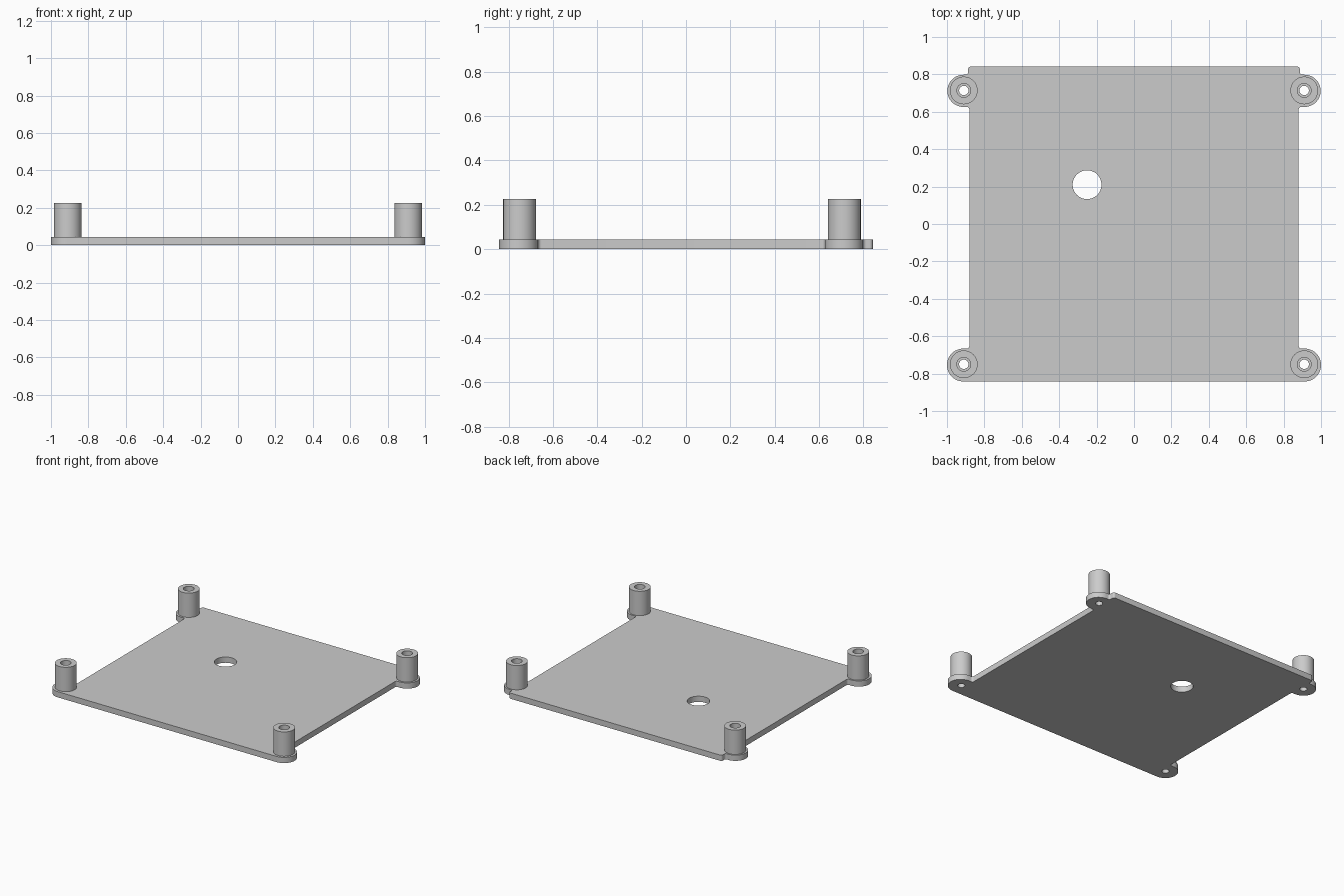
import bpy
import bmesh
from math import cos, sin, radians

if "Cube" in bpy.data.objects:
    bpy.data.objects.remove(bpy.data.objects["Cube"])

PLATE_TOP = 0.043
POST_TOP = 0.226
POST_X = 0.91
FRONT_Y, BACK_Y = -0.75, 0.714

gray = bpy.data.materials.new("light gray plastic")
gray.use_nodes = True
color = (0.6, 0.6, 0.6, 1)
gray.diffuse_color = color
gray.node_tree.nodes["Principled BSDF"].inputs["Base Color"].default_value = color


def arc(x, y, r, start, end, steps):
    """Points along an arc, angles in degrees."""
    angles = [radians(start + (end - start) * i / steps) for i in range(steps + 1)]
    return [(x + r * cos(a), y + r * sin(a)) for a in angles]


def make_object(name, bm):
    bmesh.ops.recalc_face_normals(bm, faces=bm.faces)
    mesh = bpy.data.meshes.new(name)
    bm.to_mesh(mesh)
    bm.free()
    mesh.materials.append(gray)
    obj = bpy.data.objects.new(name, mesh)
    bpy.context.collection.objects.link(obj)
    return obj


def activate(obj):
    bpy.ops.object.select_all(action='DESELECT')
    obj.select_set(True)
    bpy.context.view_layer.objects.active = obj


def smooth(obj):
    activate(obj)
    bpy.ops.object.shade_smooth_by_angle(angle=radians(30))


def drill(obj, x, y, r):
    """Cut a round hole straight through along z."""
    bm = bmesh.new()
    bmesh.ops.create_cone(bm, cap_ends=True, segments=48, radius1=r, radius2=r, depth=1)
    bmesh.ops.translate(bm, vec=(x, y, 0), verts=bm.verts)
    cutter = make_object("hole_cutter", bm)
    cutter.hide_render = True
    mod = obj.modifiers.new("hole", 'BOOLEAN')
    mod.operation = 'DIFFERENCE'
    mod.solver = 'EXACT'
    mod.object = cutter
    activate(obj)
    bpy.ops.object.modifier_apply(modifier=mod.name)
    bpy.data.objects.remove(cutter)


# Base plate: one half of the outline, front to back, then mirrored
half = (arc(0.912, -0.754, 0.088, -90, 90, 24)       # front ear
        + arc(0.895, -0.651, 0.015, 270, 180, 6)
        + arc(0.895, 0.611, 0.015, 180, 90, 6)
        + arc(0.912, 0.712, 0.086, -90, 90, 24)      # back ear
        + arc(0.902, 0.813, 0.015, 270, 180, 6)
        + arc(0.872, 0.827, 0.015, 0, 90, 6))        # back corner
outline = half + [(-x, y) for x, y in reversed(half)]
bm = bmesh.new()
face = bm.faces.new([bm.verts.new((x, y, 0)) for x, y in outline])
side = bmesh.ops.extrude_face_region(bm, geom=[face])
top = [v for v in side["geom"] if isinstance(v, bmesh.types.BMVert)]
bmesh.ops.translate(bm, vec=(0, 0, PLATE_TOP), verts=top)
plate = make_object("base_plate", bm)

# Cable hole and screw holes
drill(plate, -0.251, 0.21, 0.077)
corners = [("front_left", POST_X, FRONT_Y), ("front_right", -POST_X, FRONT_Y),
           ("back_left", POST_X, BACK_Y), ("back_right", -POST_X, BACK_Y)]
for _, x, y in corners:
    drill(plate, x, y, 0.025)
smooth(plate)


# Hollow corner posts, lathed from a ring profile
def post(name, x, y, outer=0.074, inner=0.037, sides=48):
    bm = bmesh.new()
    profile = [(inner, PLATE_TOP), (outer, PLATE_TOP), (outer, POST_TOP), (inner, POST_TOP)]
    rings = [[bm.verts.new((x + px, y + py, z)) for px, py in arc(0, 0, r, 0, 360, sides)[:-1]]
             for r, z in profile]
    for k, ring in enumerate(rings):
        other = rings[(k + 1) % len(rings)]
        for i in range(sides):
            j = (i + 1) % sides
            bm.faces.new((ring[i], ring[j], other[j], other[i]))
    smooth(make_object(name, bm))


for corner, x, y in corners:
    post(corner + "_post", x, y)
